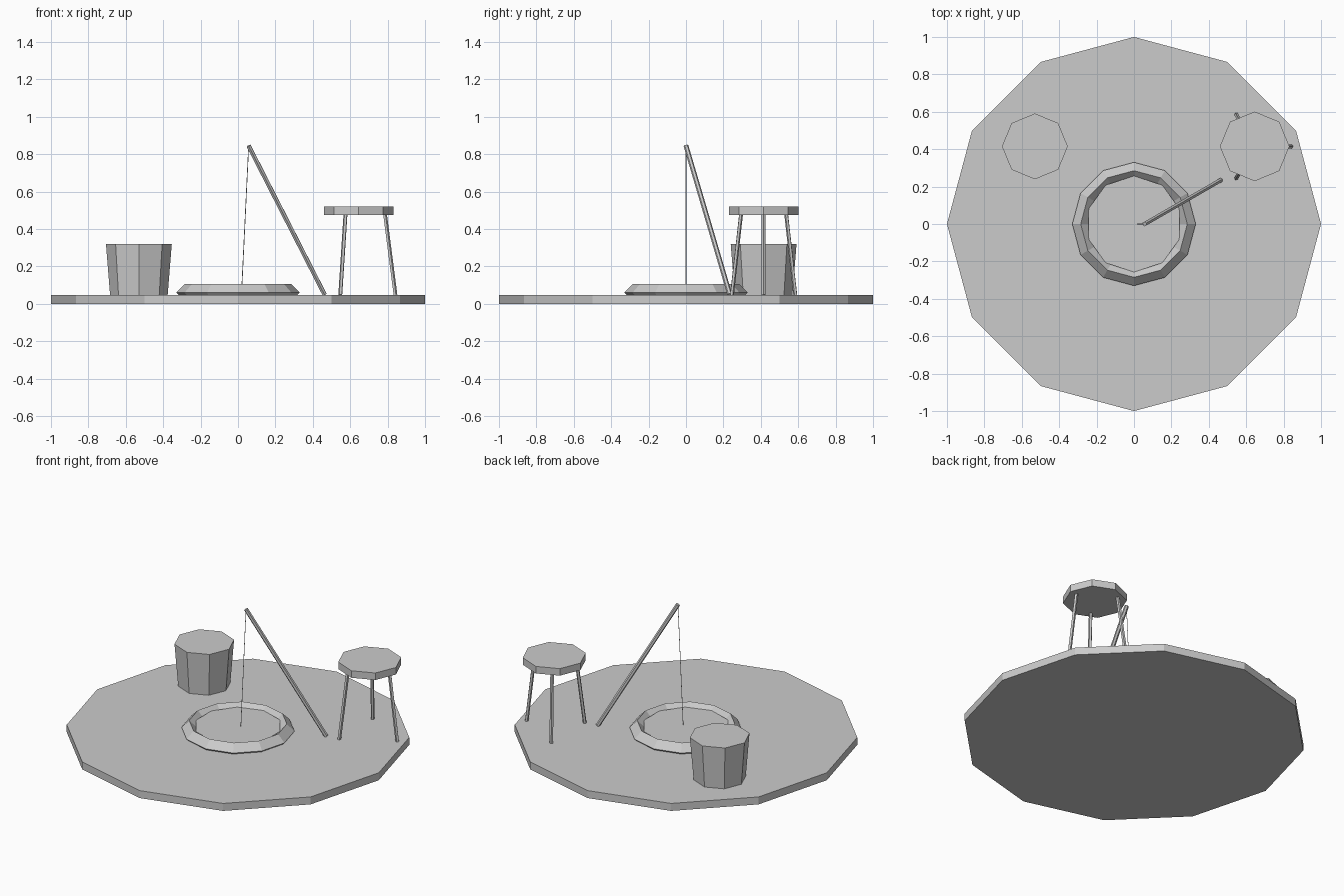
import bpy
import bmesh
from math import sin, cos, tau
from mathutils import Vector

cube = bpy.data.objects.get("Cube")
if cube:
    bpy.data.objects.remove(cube, do_unlink=True)

grey = bpy.data.materials.new("plain grey")
grey.use_nodes = True
colour = (0.6, 0.6, 0.6, 1)
grey.diffuse_color = colour
grey.node_tree.nodes["Principled BSDF"].inputs["Base Color"].default_value = colour


def finish(name, bm):
    bmesh.ops.recalc_face_normals(bm, faces=bm.faces)
    mesh = bpy.data.meshes.new(name)
    bm.to_mesh(mesh)
    bm.free()
    mesh.materials.append(grey)
    obj = bpy.data.objects.new(name, mesh)
    bpy.context.collection.objects.link(obj)
    return obj


def lathe(name, sides, profile, centre=(0, 0), closed=False):
    """Turn a (radius, height) profile; cap the ends unless it is a closed loop."""
    bm = bmesh.new()
    rings = [[bm.verts.new((centre[0] + r * sin(tau * i / sides),
                            centre[1] + r * cos(tau * i / sides), z))
              for i in range(sides)] for r, z in profile]
    pairs = list(zip(rings, rings[1:]))
    if closed:
        pairs.append((rings[-1], rings[0]))
    else:
        bm.faces.new(rings[0])
        bm.faces.new(rings[-1])
    for a, b in pairs:
        for i in range(sides):
            j = (i + 1) % sides
            bm.faces.new((a[i], a[j], b[j], b[i]))
    return finish(name, bm)


def strut(name, start, end, radius, sides):
    """Straight rod between two points."""
    start, end = Vector(start), Vector(end)
    axis = end - start
    bm = bmesh.new()
    bmesh.ops.create_cone(bm, cap_ends=True, segments=sides, radius1=radius,
                          radius2=radius, depth=axis.length)
    turn = axis.to_track_quat('Z', 'Y').to_matrix()
    bmesh.ops.rotate(bm, verts=bm.verts, matrix=turn)
    bmesh.ops.translate(bm, verts=bm.verts, vec=(start + end) / 2)
    return finish(name, bm)


ground = 0.048

# Ice slab, rim of the hole and the water in it
lathe("ice_slab", 12, [(1, 0), (1, ground)])
lathe("hole_rim", 12, [(0.33, 0.06), (0.285, 0.105), (0.24, 0.06), (0.285, 0.015)],
      closed=True)
lathe("water", 10, [(0.257, 0.055), (0.257, 0.082)])

# Bucket
lathe("bucket", 8, [(0.154, ground), (0.176, 0.32)], (-0.53, 0.415))

# Stool with three splayed legs
stool = Vector((0.645, 0.415, 0))
lathe("stool_seat", 8, [(0.186, 0.475), (0.186, 0.52)], stool)
for k in range(3):
    out = Vector((cos(tau * k / 3), sin(tau * k / 3), 0))
    strut(f"stool_leg_{k + 1}", stool + out * 0.196 + Vector((0, 0, ground)),
          stool + out * 0.14 + Vector((0, 0, 0.48)), 0.011, 5)

# Fishing rod and line
tip = (0.057, 0, 0.845)
strut("fishing_rod", (0.463, 0.234, 0.05), tip, 0.013, 6)
strut("fishing_line", (0.02, 0, 0.08), tip, 0.002, 4)
